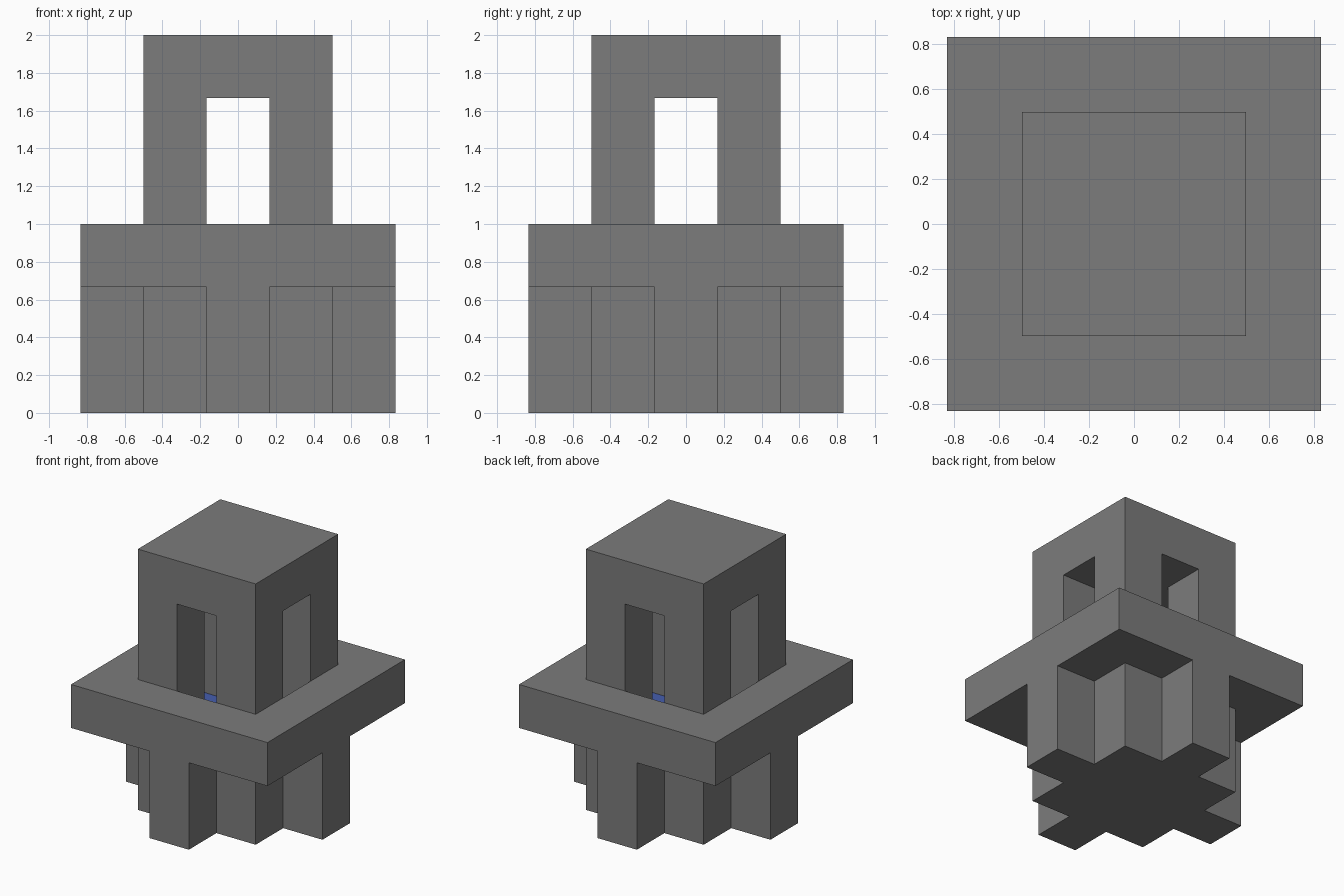
import bpy
import bmesh
import math

cube = bpy.data.objects.get("Cube")
if cube:
    bpy.data.objects.remove(cube, do_unlink=True)

CELL = 1 / 3  # plan module
HALF = 2      # plan reaches two cells either side of the centre


def make_material(name, rgb):
    mat = bpy.data.materials.new(name)
    mat.use_nodes = True
    color = (*rgb, 1.0)
    mat.diffuse_color = color
    mat.node_tree.nodes["Principled BSDF"].inputs["Base Color"].default_value = color
    return mat


def extrude_plan(name, inside, z0, z1, mat):
    """Raise every plan cell (i, j) accepted by the rule from z0 to z1."""
    bm = bmesh.new()
    corners = {}

    def corner(i, j):
        if (i, j) not in corners:
            corners[i, j] = bm.verts.new(((i - 0.5) * CELL, (j - 0.5) * CELL, z0))
        return corners[i, j]

    span = range(-HALF, HALF + 1)
    for i in span:
        for j in span:
            if inside(abs(i), abs(j)):
                bm.faces.new([corner(i, j), corner(i + 1, j),
                              corner(i + 1, j + 1), corner(i, j + 1)])
    result = bmesh.ops.extrude_face_region(bm, geom=bm.faces[:])
    top = [g for g in result["geom"] if isinstance(g, bmesh.types.BMVert)]
    bmesh.ops.translate(bm, verts=top, vec=(0, 0, z1 - z0))
    bmesh.ops.recalc_face_normals(bm, faces=bm.faces[:])
    bmesh.ops.dissolve_limit(bm, angle_limit=math.radians(1),
                             verts=bm.verts[:], edges=bm.edges[:])
    mesh = bpy.data.meshes.new(name)
    bm.to_mesh(mesh)
    bm.free()
    mesh.materials.append(mat)
    obj = bpy.data.objects.new(name, mesh)
    bpy.context.collection.objects.link(obj)
    return obj


stone = make_material("grey stone", (0.2, 0.2, 0.2))
blue = make_material("blue water", (0.06, 0.11, 0.42))

# Plan rules
def core(i, j):
    return max(i, j) <= 1


def basin(i, j):
    return i + j <= 1


# Foot: square core with a buttress in the middle of each side
extrude_plan("base", lambda i, j: core(i, j) or i == 0 or j == 0,
             0, 2 * CELL, stone)
# Wide slab with a cross-shaped basin sunk through it
extrude_plan("slab", lambda i, j: not basin(i, j), 2 * CELL, 3 * CELL, stone)
# Water lying on the basin floor
extrude_plan("water", basin, 2 * CELL, 2 * CELL + 0.005, blue)
# Four corner pillars and the roof block
extrude_plan("pillars", lambda i, j: i == 1 and j == 1, 3 * CELL, 5 * CELL, stone)
extrude_plan("roof", core, 5 * CELL, 6 * CELL, stone)
